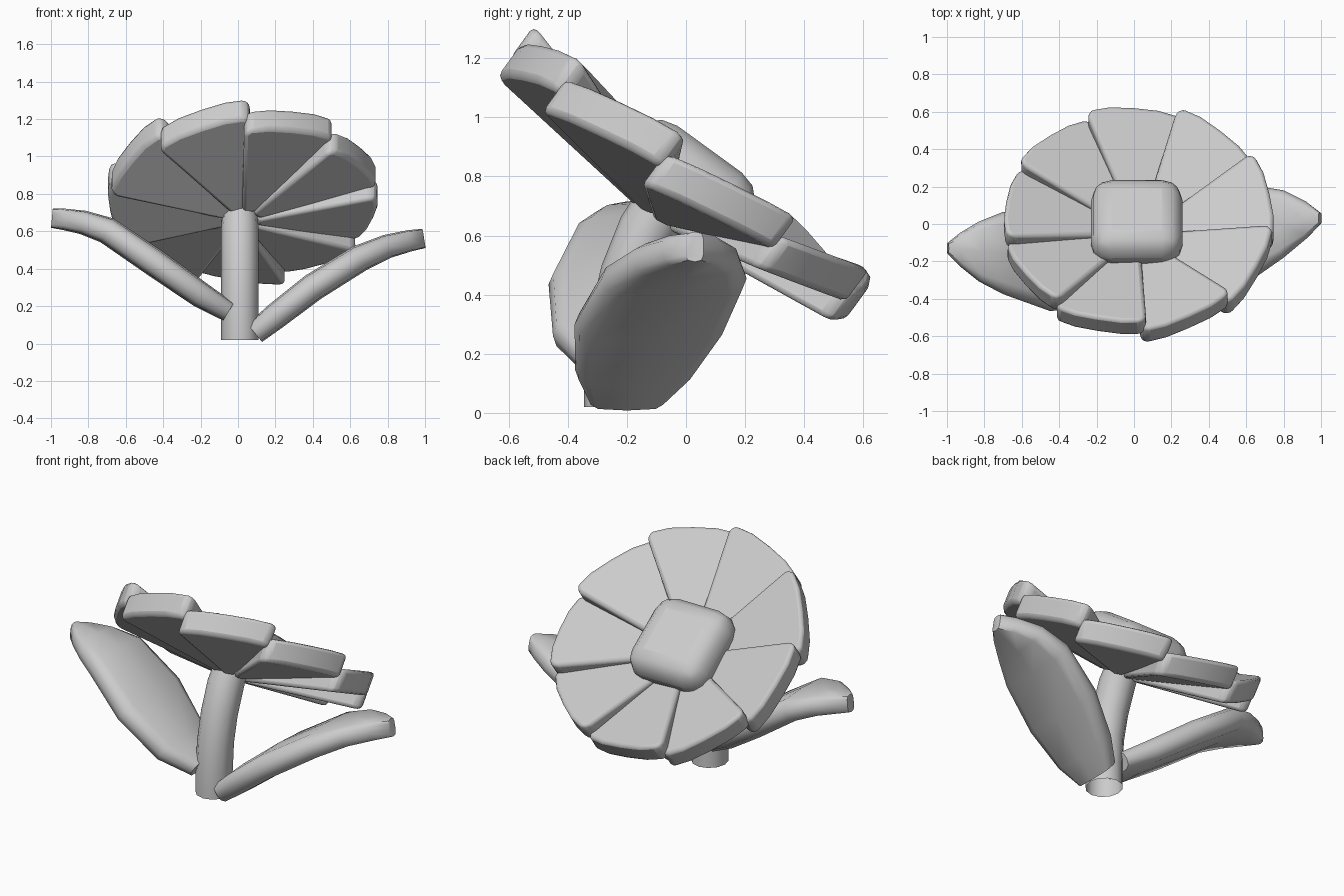
import bpy, bmesh, math
from mathutils import Vector, Matrix

if "Cube" in bpy.data.objects:
    bpy.data.objects.remove(bpy.data.objects["Cube"])


def finish(name, bm, bevel=0.0, segments=2, angle=40):
    bmesh.ops.recalc_face_normals(bm, faces=bm.faces)
    me = bpy.data.meshes.new(name)
    bm.to_mesh(me)
    bm.free()
    ob = bpy.data.objects.new(name, me)
    bpy.context.collection.objects.link(ob)
    if bevel:
        mod = ob.modifiers.new("round_edges", 'BEVEL')
        mod.width, mod.segments = bevel, segments
        mod.limit_method, mod.angle_limit = 'ANGLE', math.radians(35)
    bpy.ops.object.select_all(action='DESELECT')
    ob.select_set(True)
    bpy.context.view_layer.objects.active = ob
    bpy.ops.object.shade_smooth_by_angle(angle=math.radians(angle))
    return ob


def loft(name, path, section, side, capped=True):
    """Sweep a section along (x, y, z, half_width, half_thickness) stations."""
    bm = bmesh.new()
    pts = [Vector(p[:3]) for p in path]
    rings = []
    for i, p in enumerate(path):
        tangent = (pts[min(i + 1, len(pts) - 1)] - pts[max(i - 1, 0)]).normalized()
        up = tangent.cross(side).normalized()
        rings.append([bm.verts.new(pts[i] + side * a * p[3] + up * b * p[4])
                      for a, b in section])
    n = len(section)
    for r0, r1 in zip(rings, rings[1:]):
        for k in range(n):
            bm.faces.new((r0[k], r0[(k + 1) % n], r1[(k + 1) % n], r1[k]))
    if capped:
        bm.faces.new(rings[0])
        bm.faces.new(rings[-1])
    return finish(name, bm, angle=50)


# Stem: round open tube curving back to the flower head
circle = [(math.cos(k * math.tau / 12), math.sin(k * math.tau / 12)) for k in range(12)]
loft("stem", [(.01, -.24, .02, .1, .105), (.01, -.24, .15, .1, .105),
              (.01, -.225, .32, .1, .1), (.01, -.19, .47, .1, .1),
              (.01, -.13, .62, .1, .1), (.01, -.06, .74, .09, .09)],
     circle, Vector((1, 0, 0)), capped=False)

# Leaves: thick rounded blades rising to both sides
blade = [(1, 0), (.94, .65), (.75, .98), (0, 1.1), (-.75, .98), (-.94, .65),
         (-1, 0), (-.94, -.65), (-.75, -.98), (0, -1.1), (.75, -.98), (.94, -.65)]
loft("right_leaf", [(.09, -.20, .055, .13, .055), (.2, -.175, .145, .2, .064),
                    (.4, -.12, .3, .257, .068), (.65, -.04, .455, .245, .066),
                    (.8, .0, .52, .18, .058), (.92, .02, .55, .1, .052),
                    (.995, .03, .562, .03, .047)],
     blade, Vector((0, 1, 0)))
loft("left_leaf", [(-.05, -.24, .17, .12, .05), (-.2, -.25, .26, .2, .063),
                   (-.45, -.2, .435, .265, .068), (-.7, -.155, .605, .22, .066),
                   (-.83, -.147, .648, .16, .058), (-.93, -.137, .664, .09, .052),
                   (-.995, -.13, .67, .03, .047)],
     blade, Vector((0, 1, 0)))

# Flower head frame: tilted toward +y
head = Matrix.Translation((.025, -.109, .64)) @ Matrix.Rotation(math.radians(-36), 4, 'X')

# Petals: nine overlapping wedges, each twisted like a pinwheel
half = [(.715, 0), (.71, .13), (.685, .235), (.645, .252), (.08, .035)]
outline = half + [(u, -v) for u, v in reversed(half[1:])]
for i in range(9):
    bm = bmesh.new()
    layers = []
    for s in (0, 1):
        layers.append([bm.verts.new((u, v, .19 * u + .17 * v + s * (.1 + .035 * u / .7)))
                       for u, v in outline])
    n = len(outline)
    for k in range(n):
        j = (k + 1) % n
        bm.faces.new((layers[0][k], layers[0][j], layers[1][j], layers[1][k]))
    bm.faces.new(layers[0])
    bm.faces.new(layers[1])
    ob = finish(f"petal_{i + 1}", bm, bevel=.03, segments=2)
    ob.matrix_world = head @ Matrix.Rotation(math.radians(40 * i - 28), 4, 'Z')

# Flower centre: rounded square cushion
bm = bmesh.new()
bmesh.ops.create_cube(bm, size=1)
bmesh.ops.scale(bm, vec=(.49, .49, .25), verts=bm.verts)
bmesh.ops.translate(bm, vec=(-.01, .005, .19), verts=bm.verts)
centre = finish("flower_centre", bm, bevel=.11, segments=3, angle=60)
centre.matrix_world = head
